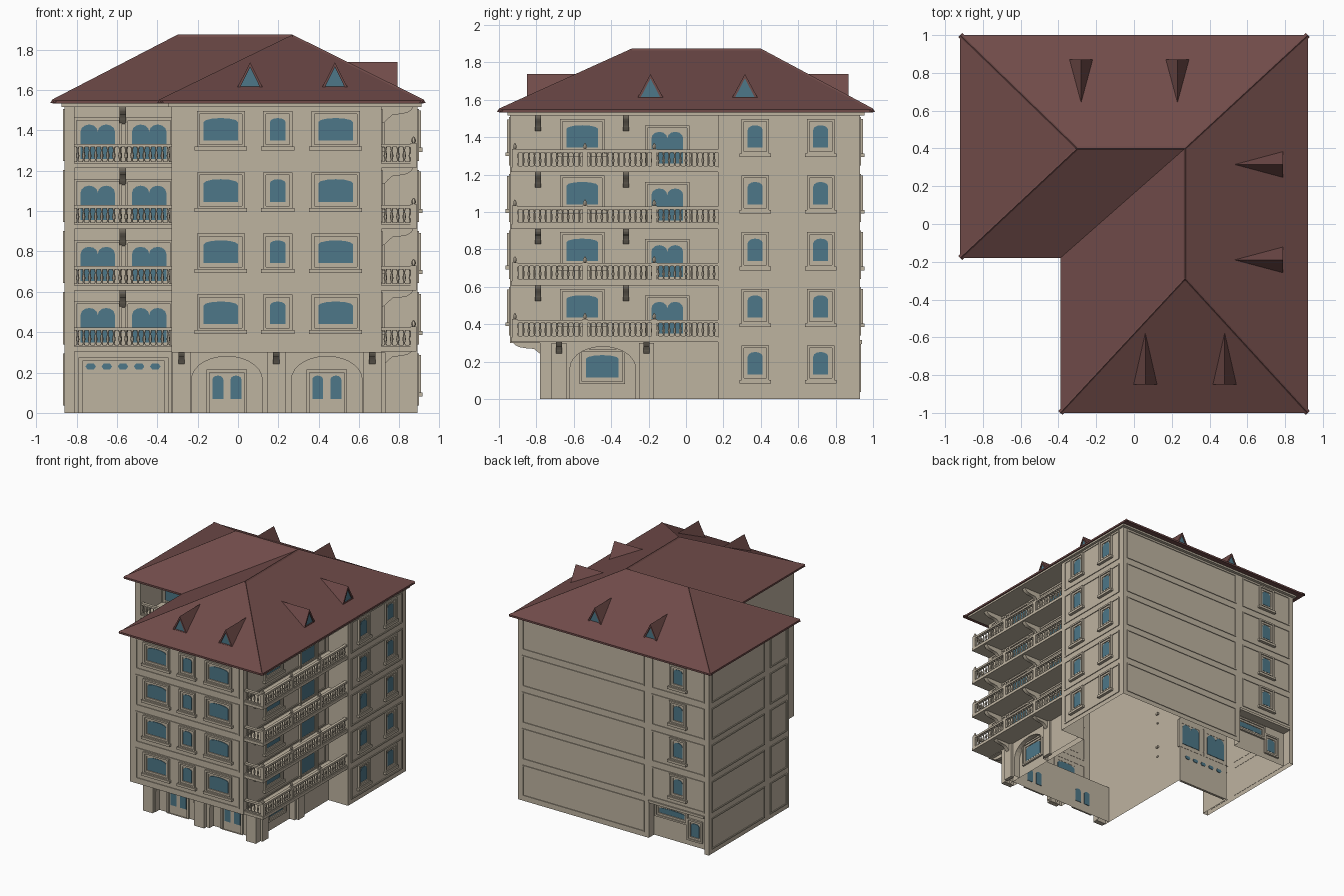
import bpy, bmesh, math
from mathutils import Vector

if "Cube" in bpy.data.objects:
    bpy.data.objects.remove(bpy.data.objects["Cube"])

parts = {}


def srgb(r, g, b):
    f = lambda c: ((c / 255 + 0.055) / 1.055) ** 2.4 if c > 10 else c / 3295
    return (f(r), f(g), f(b), 1)


def material(name, rgb):
    m = bpy.data.materials.new(name)
    m.diffuse_color = srgb(*rgb)
    m.use_nodes = True
    m.node_tree.nodes["Principled BSDF"].inputs["Base Color"].default_value = m.diffuse_color
    return m


STONE = material("beige stone", (190, 179, 160))
ROOF = material("red brown roof", (112, 75, 73))
GLASS = material("blue glass", (77, 119, 136))


def part(name, mat):
    if name not in parts:
        parts[name] = (bmesh.new(), mat)
    return parts[name][0]


def at(side, c, u, z, d):
    """Point on a facade: u along the wall, z up, d outward."""
    return {"front": (u, c - d, z), "back": (u, c + d, z),
            "right": (c + d, u, z), "left": (c - d, u, z)}[side]


def rect(u0, u1, z0, z1, g=0.0):
    return [(u0 - g, z0 - g), (u1 + g, z0 - g), (u1 + g, z1 + g), (u0 - g, z1 + g)]


def prism(name, mat, side, c, loop, d0, d1):
    bm = part(name, mat)
    a = [bm.verts.new(at(side, c, u, z, d0)) for u, z in loop]
    b = [bm.verts.new(at(side, c, u, z, d1)) for u, z in loop]
    bm.faces.new(a)
    bm.faces.new(b)
    for i in range(len(a)):
        j = (i + 1) % len(a)
        bm.faces.new((a[i], a[j], b[j], b[i]))


def box(name, mat, x0, x1, y0, y1, z0, z1):
    prism(name, mat, "back", 0, rect(x0, x1, z0, z1), y0, y1)


def ring(name, mat, side, c, outer, inner, d0, d1, closed=True):
    """Flat frame between two loops of equal length."""
    bm = part(name, mat)
    L = [[bm.verts.new(at(side, c, u, z, d)) for u, z in loop]
         for loop, d in ((outer, d0), (outer, d1), (inner, d1), (inner, d0))]
    n = len(outer)
    for i in range(n if closed else n - 1):
        j = (i + 1) % n
        for k in range(4):
            p, q = L[k], L[(k + 1) % 4]
            bm.faces.new((p[i], p[j], q[j], q[i]))


def strip(name, mat, outline, z0, z1):
    bm = part(name, mat)
    a = [bm.verts.new((x, y, z0)) for x, y in outline]
    b = [bm.verts.new((x, y, z1)) for x, y in outline]
    for i in range(len(a)):
        j = (i + 1) % len(a)
        bm.faces.new((a[i], a[j], b[j], b[i]))


def panel(side, c, u0, u1, z0, z1):
    ring("panel_mouldings", STONE, side, c, rect(u0, u1, z0, z1),
         rect(u0, u1, z0, z1, -0.01), -0.002, 0.006)


def arched_pane(side, c, u0, u1, z0, z1, rise):
    m, h = (u0 + u1) / 2, (u1 - u0) / 2
    arc = [(m + h * math.cos(t * math.pi / 6), z1 - rise + rise * math.sin(t * math.pi / 6)) for t in range(7)]
    prism("window_glass", GLASS, side, c, [(u0, z0), (u1, z0)] + arc, -0.004, 0.004)


def window(side, c, u0, u1, z0, z1, rise=0.02, leaves=1, sill=True):
    w = (u1 - u0) / leaves
    for k in range(leaves):
        arched_pane(side, c, u0 + k * w, u0 + (k + 1) * w, z0, z1, rise)
    ring("window_frames", STONE, side, c, rect(u0, u1, z0, z1, 0.034), rect(u0, u1, z0, z1, 0.02), -0.002, 0.016)
    ring("window_frames", STONE, side, c, rect(u0, u1, z0, z1, 0.02), rect(u0, u1, z0, z1, 0.004), -0.002, 0.007)
    if sill:
        prism("window_sills", STONE, side, c, rect(u0 - 0.045, u1 + 0.045, z0 - 0.05, z0 - 0.03), -0.002, 0.024)


def arch_wall(side, c, U0, U1, m, h):
    """Ground floor wall with an arched opening."""
    zs, rise, top = 0.165, 0.115, 0.31
    arc = [(m - h * math.cos(t * math.pi / 14), zs + rise * math.sin(t * math.pi / 14)) for t in range(15)]
    inner = [(m - h, 0)] + arc + [(m + h, 0)]
    outer = [(U0, 0), (U0, top)] + [(u, top) for u, z in arc[1:-1]] + [(U1, top), (U1, 0)]
    ring("arcade_walls", STONE, side, c, outer, inner, -0.05, 0, closed=False)


def bracket(side, c, u, top, depth=0.16):
    """Scrolled bracket, profile swept across its width."""
    prof = [(0, 0), (0, -.085), (.1, -.08), (.22, -.06), (.35, -.042), (.6, -.038), (.8, -.032), (.93, -.018), (1, 0)]
    bm = part("brackets", STONE)
    rows = [[bm.verts.new(at(side, c, u + s, top + z, depth * d)) for d, z in prof] for s in (-0.016, 0.016)]
    for r in rows:
        bm.faces.new(r)
    for i in range(len(prof)):
        j = (i + 1) % len(prof)
        bm.faces.new((rows[0][i], rows[0][j], rows[1][j], rows[1][i]))


def lathe(name, mat, x, y, prof, n=6):
    bm = part(name, mat)
    rows = [[bm.verts.new((x + r * math.cos(k * 2 * math.pi / n), y + r * math.sin(k * 2 * math.pi / n), z))
             for k in range(n)] for r, z in prof]
    for a, b in zip(rows, rows[1:]):
        for k in range(n):
            bm.faces.new((a[k], a[(k + 1) % n], b[(k + 1) % n], b[k]))
    bm.faces.new(rows[0])
    bm.faces.new(rows[-1])


def railing(p, q, f):
    """Balusters with bottom and top rail from p to q at floor height f."""
    p, q = Vector(p), Vector(q)
    n = max(2, round((q - p).length / 0.03))
    for k in range(n):
        x, y = p.lerp(q, (k + 0.5) / n)
        lathe("balusters", STONE, x, y, [(.008, f + .025), (.004, f + .035), (.009, f + .055),
                                         (.004, f + .082), (.008, f + .1)])
    for z0, z1, w in ((f + .016, f + .027, .008), (f + .098, f + .114, .012)):
        box("hand_rails", STONE, min(p.x, q.x) - w, max(p.x, q.x) + w,
            min(p.y, q.y) - w, max(p.y, q.y) + w, z0, z1)


def floor(i):
    return 0.31 + 0.303 * i


# wall shells: ground floor and the overhanging upper floors
strip("ground_walls", STONE, [(-.86, .93), (-.86, -.12), (-.81, -.12), (-.81, .17), (-.33, .17), (-.33, -.7),
      (.66, -.7), (.66, .17), (.89, .17), (.89, .93), (-.31, .93), (-.31, .86), (-.82, .86), (-.82, .93)], 0, .31)
strip("upper_walls", STONE, [(-.86, .93), (-.86, -.12), (-.81, -.12), (-.81, .17), (-.33, .17), (-.33, -.94),
      (.71, -.94), (.71, .17), (.89, .17), (.89, .93)], .31, 1.53)
box("overhang_floor", STONE, -.33, .71, -.94, -.7, .3, .314)
box("back_recess_lintel", STONE, -.82, -.31, .86, .94, .295, .315)

# ground floor arcade, doors, pilasters
for U0, U1, m in ((-.33, .19, -.055), (.19, .71, .44)):
    arch_wall("front", -.75, U0, U1, m, .175)
    ring("door_frames", STONE, "front", -.7, rect(m - .1, m + .1, 0, .215), rect(m - .085, m + .085, 0, .2), 0, .015)
    for s in (-1, 1):
        arched_pane("front", -.7, m + s * .045 - .027, m + s * .045 + .027, .07, .185, .02)
arch_wall("right", .71, -.75, .17, -.445, .175)
window("right", .66, -.535, -.36, .115, .235, sill=False)
for x in (-.28, .19, .665):
    prism("pilasters", STONE, "front", -.75, rect(x - .045, x + .045, 0, .3), -.01, .03)
    bracket("front", -.75, x, .31, .18)
for y in (-.68, -.21):
    prism("pilasters", STONE, "right", .71, rect(y - .04, y + .04, 0, .3), -.01, .02)
    bracket("right", .71, y, .32)

# garage door and service windows
ring("garage_frame", STONE, "front", .17, rect(-.79, -.345, 0, .275), rect(-.77, -.365, 0, .258), 0, .02)
for k in range(5):
    u = -.73 + .08 * k
    prism("garage_glass", GLASS, "front", .17, [(u - .026, .23), (u - .016, .216), (u + .016, .216),
          (u + .026, .23), (u + .016, .244), (u - .016, .244)], -.004, .005)
window("back", .86, -.59, -.36, .2, .245, .01, sill=False)
window("back", .86, -.725, -.65, .08, .19, .02, sill=False)

# plain and windowed wall panels of all five storeys
for i in range(-1, 4):
    f = floor(i)
    z0, z1 = f + .03, f + .288
    panel("right", .89, .21, .88, z0, z1)
    for y in (.37, .72):
        window("right", .89, y - .04, y + .04, f + .125, f + .245, .025)
    panel("back", .93, -.27, .85, z0, z1)
    panel("left", -.86, .2, .89, z0, z1)
    panel("left", -.86, -.09, .13, z0, z1)
    if i < 0:
        continue
    panel("back", .93, -.82, -.34, z0, z1)
    window("back", .93, -.62, -.54, f + .125, f + .245, .025)
    panel("front", -.94, -.28, .67, z0, z1)
    for a, b in ((-.17, .0), (.158, .236), (.398, .57)):
        window("front", -.94, a, b, f + .13, f + .242)
    # left loggia wall
    panel("front", .17, -.8, -.34, z0, f + .25)
    for a in (-.78, -.525):
        window("front", .17, a, a + .17, f + .03, f + .21, .035, 2, False)
    bracket("front", .17, -.57, f + .298)
    # right balcony wall
    panel("right", .71, -.9, .13, z0, z1)
    window("right", .71, -.64, -.47, f + .125, f + .245)
    window("right", .71, -.185, -.015, f + .03, f + .21, .035, 2, False)
    for y in (-.79, -.32):
        bracket("right", .71, y, f + .3)
    # slabs, railings and posts
    box("balcony_slabs", STONE, .71, .885, -.935, .17, f - .006, f + .018)
    box("balcony_slabs", STONE, -.81, -.33, -.12, .17, f - .006, f + .018)
    railing((.87, -.915), (.87, .165), f)
    railing((.715, -.915), (.87, -.915), f)
    railing((-.81, -.1), (-.33, -.1), f)
    for y in (-.915, -.54, -.17):
        box("balcony_posts", STONE, .856, .884, y - .014, y + .014, f + .016, f + .118)
        lathe("post_finials", STONE, .87, y, [(.006, f + .118), (.013, f + .128), (.009, f + .14), (.002, f + .15)])

# cornice under the eaves
bm = part("cornice", STONE)
L = [(-.875, .955), (.875, .955), (.875, -.955), (-.345, -.955), (-.345, -.135), (-.875, -.135)]
L = [(x + (.035 if x > .8 else 0), y) for x, y in L]
strip("cornice", STONE, L, 1.517, 1.535)
bm.faces.new([bm.verts.new((x, y, 1.517)) for x, y in L])

# hipped L-shaped roof
bm = part("roof", ROOF)
eave = [(-.92, 1), (.92, 1), (.92, -1), (-.39, -1), (-.39, -.18), (-.92, -.18)]
A, B, C, D, E, F = top = [bm.verts.new((x, y, 1.547)) for x, y in eave]
low = [bm.verts.new((x, y, 1.532)) for x, y in eave]
R1, R2, R3 = [bm.verts.new((x, y, 1.868)) for x, y in ((-.3, .4), (.27, .4), (.27, -.29))]
for f in ((A, F, R1), (A, R1, R2, B), (B, R2, R3, C), (C, R3, D), (D, R3, R2, E), (E, R2, R1, F), low):
    bm.faces.new(f)
for i in range(6):
    j = (i + 1) % 6
    bm.faces.new((top[i], top[j], low[j], low[i]))

# ridge and hip caps
caps = part("ridge_caps", ROOF)
for p, q in ((A, R1), (F, R1), (R1, R2), (R2, B), (R2, R3), (R3, C), (R3, D)):
    d = q.co - p.co
    s = d.cross(Vector((0, 0, 1))).normalized() * .015
    ends = [[caps.verts.new(c + o) for o in (-s - Vector((0, 0, .012)), Vector((0, 0, .006)), s - Vector((0, 0, .012)))]
            for c in (p.co, q.co)]
    for k in range(3):
        caps.faces.new((ends[0][k], ends[0][(k + 1) % 3], ends[1][(k + 1) % 3], ends[1][k]))
    for e in ends:
        caps.faces.new(e)

# triangular dormers: front, right, back
for side, c, us, h, back in (("front", -.85, (.06, .48), .068, .28), ("right", .79, (-.19, .315), .073, .26),
                             ("back", .87, (-.28, .23), .068, .23)):
    for u in us:
        bm = part("dormer_roofs", ROOF)
        a, b, t, e = [bm.verts.new(at(side, c, *p)) for p in
                      ((u - h, 1.603, 0), (u + h, 1.603, 0), (u, 1.738, 0), (u, 1.738, -back))]
        bm.faces.new((a, t, e))
        bm.faces.new((b, e, t))
        tri = [(u - h, 1.603), (u + h, 1.603), (u, 1.738)]
        inn = [(u - h * .7, 1.616), (u + h * .7, 1.616), (u, 1.714)]
        ring("dormer_frames", ROOF, side, c, tri, inn, -.018, 0)
        prism("dormer_glass", GLASS, side, c, inn, -.014, -.008)

# turn every collected part into an object
for name, (bm, mat) in parts.items():
    bmesh.ops.recalc_face_normals(bm, faces=bm.faces)
    me = bpy.data.meshes.new(name)
    bm.to_mesh(me)
    bm.free()
    me.materials.append(mat)
    ob = bpy.data.objects.new(name, me)
    bpy.context.collection.objects.link(ob)
    if name in ("balusters", "brackets", "post_finials"):
        bpy.ops.object.select_all(action="DESELECT")
        ob.select_set(True)
        bpy.context.view_layer.objects.active = ob
        bpy.ops.object.shade_smooth_by_angle(angle=math.radians(50))
